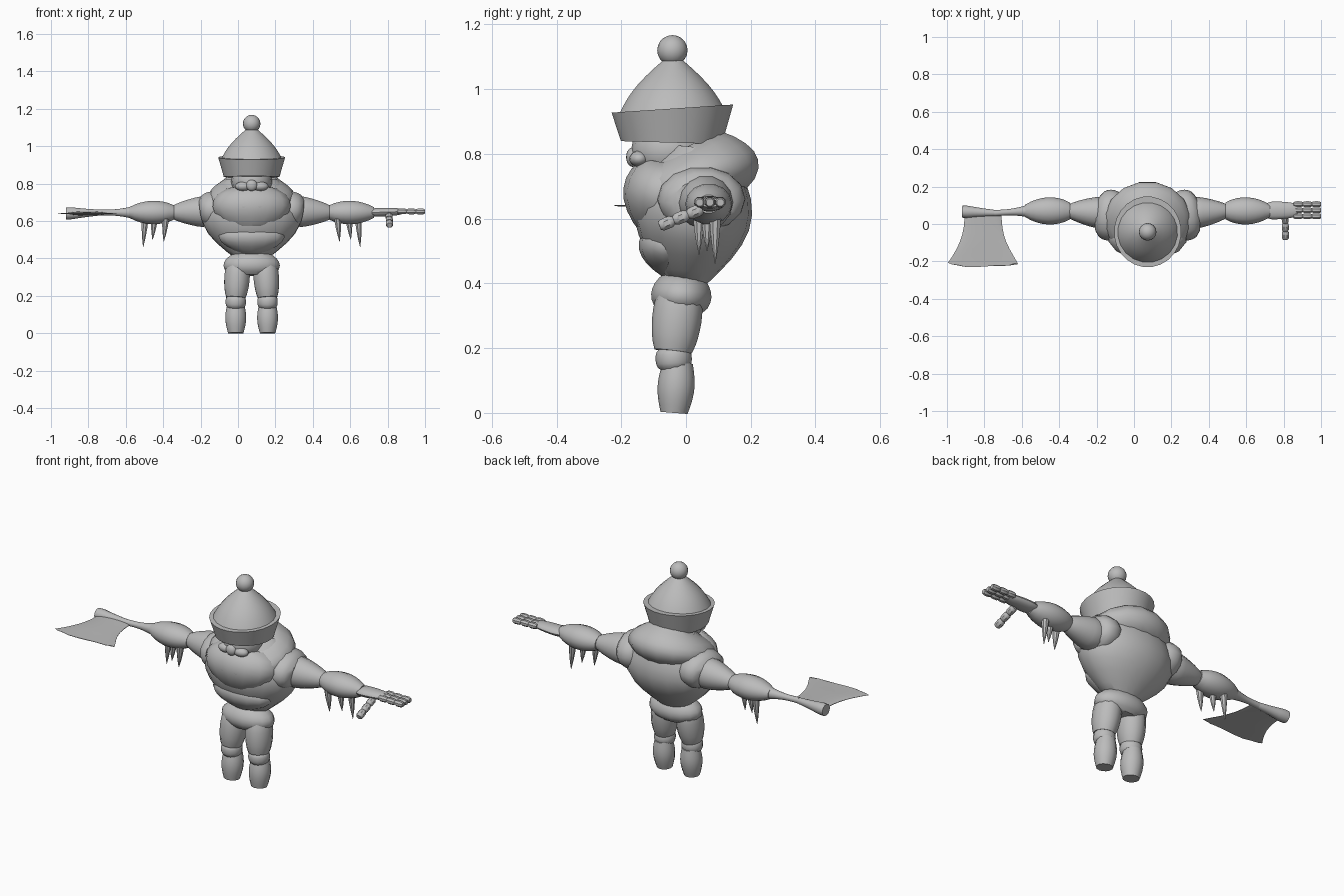
import bpy, bmesh
from math import sin, cos, pi, radians
from mathutils import Vector

if "Cube" in bpy.data.objects:
    bpy.data.objects.remove(bpy.data.objects["Cube"])

# Part positions are measured from the body's centre line
CENTRE_LINE = Vector((.073, 0, 0))

GREY = (.5, .5, .5, 1)
plain_grey = bpy.data.materials.new("plain_grey")
plain_grey.use_nodes = True
plain_grey.diffuse_color = GREY
plain_grey.node_tree.nodes["Principled BSDF"].inputs["Base Color"].default_value = GREY


def finish(name, bm):
    bmesh.ops.recalc_face_normals(bm, faces=bm.faces)
    mesh = bpy.data.meshes.new(name)
    bm.to_mesh(mesh)
    bm.free()
    mesh.materials.append(plain_grey)
    part = bpy.data.objects.new(name, mesh)
    bpy.context.collection.objects.link(part)
    bpy.ops.object.select_all(action='DESELECT')
    part.select_set(True)
    bpy.context.view_layer.objects.active = part
    bpy.ops.object.shade_smooth_by_angle(angle=radians(40))
    return part


def barrel(name, start, end, first, last, bulge=0, depth=1, lift=0, soft=0, rings=8, sides=14):
    """Tube from start to end whose radius swells by bulge halfway along.
    depth scales it front to back, lift raises the back of the far end,
    soft rounds both rims."""
    start, end = Vector(start) + CENTRE_LINE, Vector(end) + CENTRE_LINE
    along = (end - start).normalized()
    deep = Vector((0, 1, 0)) if abs(along.y) < .7 else Vector((0, 0, 1))
    deep = (deep - along * deep.dot(along)).normalized()
    wide = along.cross(deep)
    bm = bmesh.new()
    loops = []
    for ring in range(rings):
        f = ring / (rings - 1)
        radius = first + (last - first) * f + bulge * sin(pi * f)
        radius *= 1 - soft * abs(f + f - 1) ** 6
        loop = []
        for i in range(sides):
            angle = 2 * pi * (i + .5) / sides
            offset = wide * cos(angle) + deep * sin(angle) * depth
            raised = along * lift * f * sin(angle)
            loop.append(bm.verts.new(start.lerp(end, f) + offset * radius + raised))
        loops.append(loop)
    for low, high in zip(loops, loops[1:]):
        for i in range(sides):
            bm.faces.new((low[i - 1], low[i], high[i], high[i - 1]))
    bm.faces.new(loops[0])
    bm.faces.new(loops[-1])
    return finish(name, bm)


def ball(name, centre, width, depth, height):
    bm = bmesh.new()
    bmesh.ops.create_uvsphere(bm, u_segments=16, v_segments=10, radius=1)
    bmesh.ops.scale(bm, verts=bm.verts, vec=(width, depth, height))
    bmesh.ops.translate(bm, verts=bm.verts, vec=Vector(centre) + CENTRE_LINE)
    return finish(name, bm)


# Hat: flared cuff, crown and bobble
barrel("hat_cuff", (0, -.045, .835), (0, -.042, .94), first=.15, last=.18,
       depth=1.05, lift=.018, rings=4, sides=24)
barrel("hat_crown", (0, -.04, .92), (0, -.04, 1.09), first=.17, last=.03,
       bulge=.018, sides=20)
ball("hat_bobble", (0, -.042, 1.12), width=.047, depth=.047, height=.047)

# Head with nose and cheeks
ball("head", (0, -.05, .81), width=.11, depth=.12, height=.1)
ball("nose", (0, -.165, .79), width=.03, depth=.02, height=.03)
for side in (-1, 1):
    ball("cheek", (side * .045, -.145, .785), width=.045, depth=.03, height=.025)

# Torso, layered coat and hips
barrel("torso", (0, 0, .39), (0, .04, .82), first=.075, last=.14,
       bulge=.16, depth=.68, rings=10, sides=18)
barrel("belly_flap", (0, -.05, .42), (0, -.06, .58), first=.05, last=.14,
       bulge=.08, depth=.5, soft=.2)
barrel("chest_fur", (0, -.09, .54), (0, -.05, .77), first=.09, last=.17,
       bulge=.08, depth=.6, soft=.2)
barrel("collar", (0, .03, .66), (0, 0, .82), first=.19, last=.13,
       bulge=.07, depth=.93, lift=.035, soft=.1, sides=16)
barrel("hips", (0, -.018, .31), (0, -.01, .43), first=.125, last=.1,
       bulge=.04, depth=.62, soft=.15, sides=16)

for label, side in (("left_", 1), ("right_", -1)):
    # Leg: thigh, knee band and shin
    hip, knee = side * .074, side * .085
    barrel(label + "thigh", (knee, -.04, .19), (hip, -.02, .36), first=.056, last=.066,
           bulge=.008, depth=1.1, soft=.06)
    barrel(label + "knee_band", (knee, -.036, .135), (knee, -.04, .2), first=.05, last=.05,
           bulge=.006, soft=.15)
    barrel(label + "shin", (knee, -.037, 0), (knee, -.025, .155), first=.042, last=.046,
           bulge=.013)

    # Arm: shoulder, upper arm and swollen forearm
    barrel(label + "shoulder", (side * .14, .04, .67), (side * .265, .055, .65),
           first=.085, last=.085, bulge=.016, depth=1.35, soft=.15)
    barrel(label + "upper_arm", (side * .24, .06, .65), (side * .43, .07, .645),
           first=.09, last=.036, bulge=.006, soft=.1)
    barrel(label + "forearm", (side * .415, .07, .645), (side * .655, .07, .645),
           first=.046, last=.034, bulge=.024, depth=1.13, soft=.15, rings=9)

    # Row of hanging spikes under the forearm
    for out, back, tip in ((.46, .04, .49), (.52, .065, .5), (.57, .09, .46)):
        barrel(label + "spike", (side * out, back, .61), (side * (out + .01), back, tip),
               first=.02, last=.001, bulge=.003, rings=4, sides=8)

# Left hand: palm, jointed fingers and thumb
barrel("left_palm", (.64, .072, .645), (.8, .074, .65), first=.024, last=.018,
       bulge=.002, depth=2, soft=.15)


def digit(name, root, tip, radius):
    root, tip = Vector(root), Vector(tip)
    for joint in range(3):
        barrel(name, root.lerp(tip, joint / 3), root.lerp(tip, (joint + 1) / 3),
               first=radius, last=radius, soft=.3, rings=6, sides=8)


for across in (-1, 0, 1):
    back = .074 + across * .032
    digit("left_finger", (.78, back, .652), (.927, back, .65), radius=.017)
digit("left_thumb", (.735, .05, .63), (.737, -.082, .577), radius=.02)

# Axe in place of the right hand: handle, flared butt and fanned blade
barrel("axe_neck", (-.63, .07, .645), (-.82, .058, .645), first=.035, last=.017,
       bulge=-.008)
barrel("axe_butt", (-.8, .058, .645), (-.992, .066, .64), first=.016, last=.038,
       bulge=-.003, soft=.15)
blade = barrel("axe_blade", (-.88, .06, .64), (-.88, -.21, .64), first=.1, last=.19,
               bulge=-.027, depth=.12, sides=20)

# Thin the blade towards a bowed, ragged cutting edge
for vert in blade.data.vertices:
    fade = (vert.co.y + .21) / .27
    vert.co.z = .64 + (vert.co.z - .64) * max(fade, .05)
    if fade < .05:
        vert.co.y -= .02 * cos((vert.co.x + .81) * 8) + .005 * sin(vert.co.x * 90)
